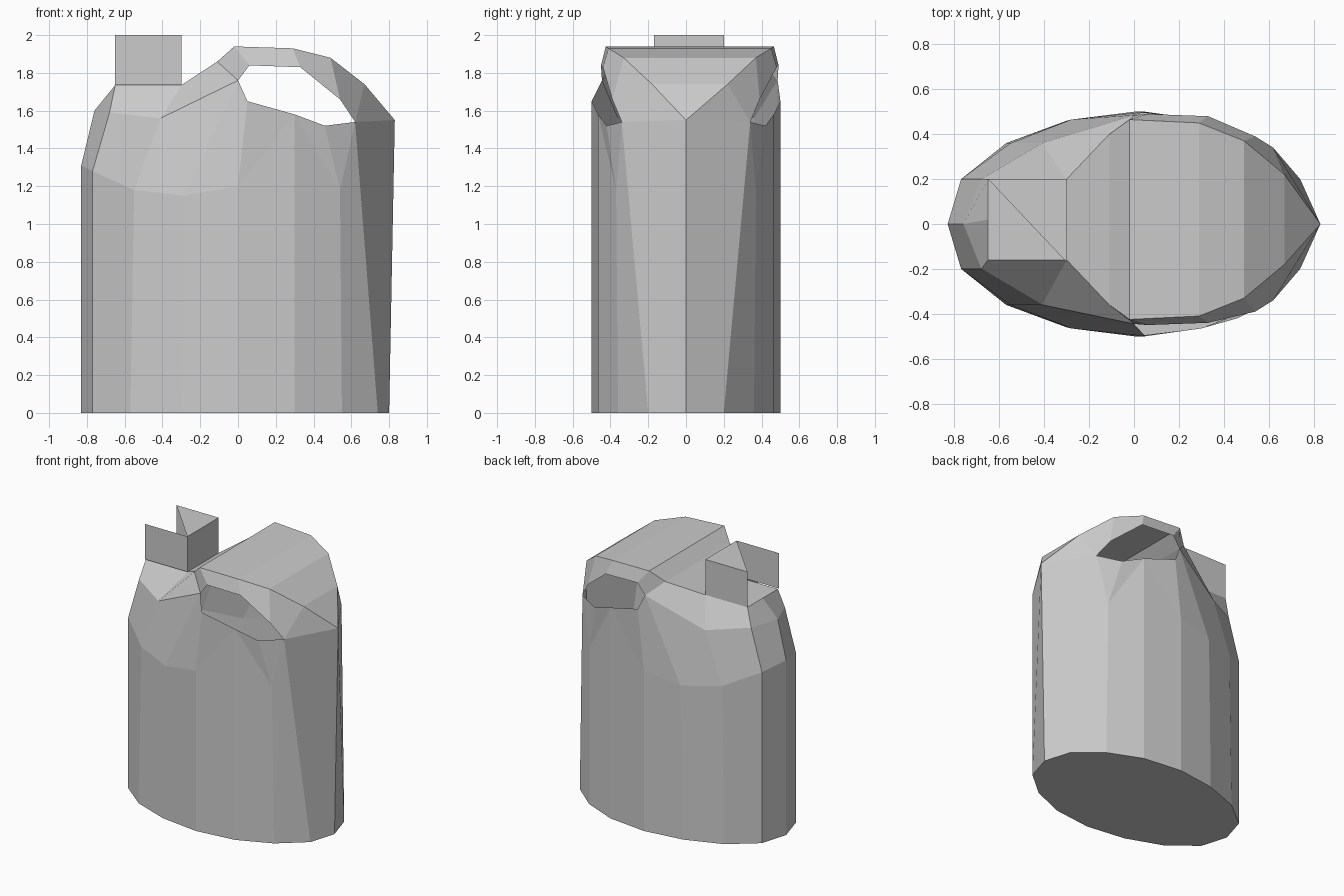
import bpy, bmesh
from mathutils import Vector

if "Cube" in bpy.data.objects:
    bpy.data.objects.remove(bpy.data.objects["Cube"])

# Half profiles (y positive); both sides are generated from them
base = [(-.83, 0, 0), (-.77, .2, 0), (-.57, .36, 0), (-.3, .46, 0), (0, .5, 0),
        (.3, .465, 0), (.55, .36, 0), (.74, .2, 0), (.8, 0, 0)]
corner = (.62, .34, 1.54)
tip = (.83, 0, 1.55)
hole_left = (0, .465, 1.76)
wall_top = [(-.83, 0, 1.31), (-.77, .2, 1.28), (-.55, .36, 1.18), (-.28, .465, 1.15),
            (0, .5, 1.2), (.3, .465, 1.58), (.54, .37, 1.18), corner, tip]
shoulder = [(-.76, 0, 1.6), (-.68, .2, 1.59), (-.41, .36, 1.56), hole_left,
            (.05, .5, 1.65), wall_top[5], (.46, .42, 1.52), corner, tip]
neck = [(-.65, 0, 1.735), (-.65, .18, 1.735), (-.3, .18, 1.735), (-.11, .38, 1.86)]
hole_top = [hole_left, (.06, .47, 1.84), (.33, .46, 1.83), (.54, .39, 1.66), corner]
lid = [neck[3], (-.02, .445, 1.94), (.29, .43, 1.93), (.49, .35, 1.88), (.67, .2, 1.74), tip]


def place(p, side):
    # The top sits slightly towards the back
    x, y, z = p
    return Vector((x, y * side + (.02 if z > 1.7 else 0), z))


def face(bm, points):
    pts = []
    for p in points:
        if all((p - q).length > 1e-5 for q in pts):
            pts.append(p)
    if len(pts) > 2:
        bm.faces.new([bm.verts.new(p) for p in pts])


def strip(bm, a, b, side):
    a, b = [[place(p, side) for p in row] for row in (a, b)]
    for i in range(len(a) - 1):
        face(bm, [a[i], a[i + 1], b[i + 1], b[i]])


def finish(bm, name):
    bmesh.ops.remove_doubles(bm, verts=bm.verts[:], dist=1e-4)
    bmesh.ops.recalc_face_normals(bm, faces=bm.faces[:])
    me = bpy.data.meshes.new(name)
    bm.to_mesh(me)
    bm.free()
    bpy.context.collection.objects.link(bpy.data.objects.new(name, me))


# Hollow can body with grip openings on both sides
bm = bmesh.new()
for side in (-1, 1):
    strip(bm, base, wall_top, side)
    strip(bm, wall_top, shoulder, side)
    strip(bm, shoulder[:4], neck, side)
    strip(bm, hole_top, lid[:5], side)
    face(bm, [place(p, side) for p in (corner, lid[4], tip)])

# Lid and neck deck span between the two sides
spine = neck[:3] + lid
for a, b in zip(spine, spine[1:]):
    face(bm, [place(a, -1), place(b, -1), place(b, 1), place(a, 1)])

# Bottom
face(bm, [place(p, -1) for p in base] + [place(p, 1) for p in base[-2:0:-1]])
finish(bm, "can_body")

# Spout: open on the left, half-covered on top
bm = bmesh.new()
plan = [(-.65, -.17), (-.3, -.17), (-.3, .2), (-.65, .2)]
low = [Vector((x, y, 1.735)) for x, y in plan]
high = [Vector((x, y, 2)) for x, y in plan]
for i in range(3):
    face(bm, [low[i], low[i + 1], high[i + 1], high[i]])
face(bm, high[1:])
finish(bm, "spout")
